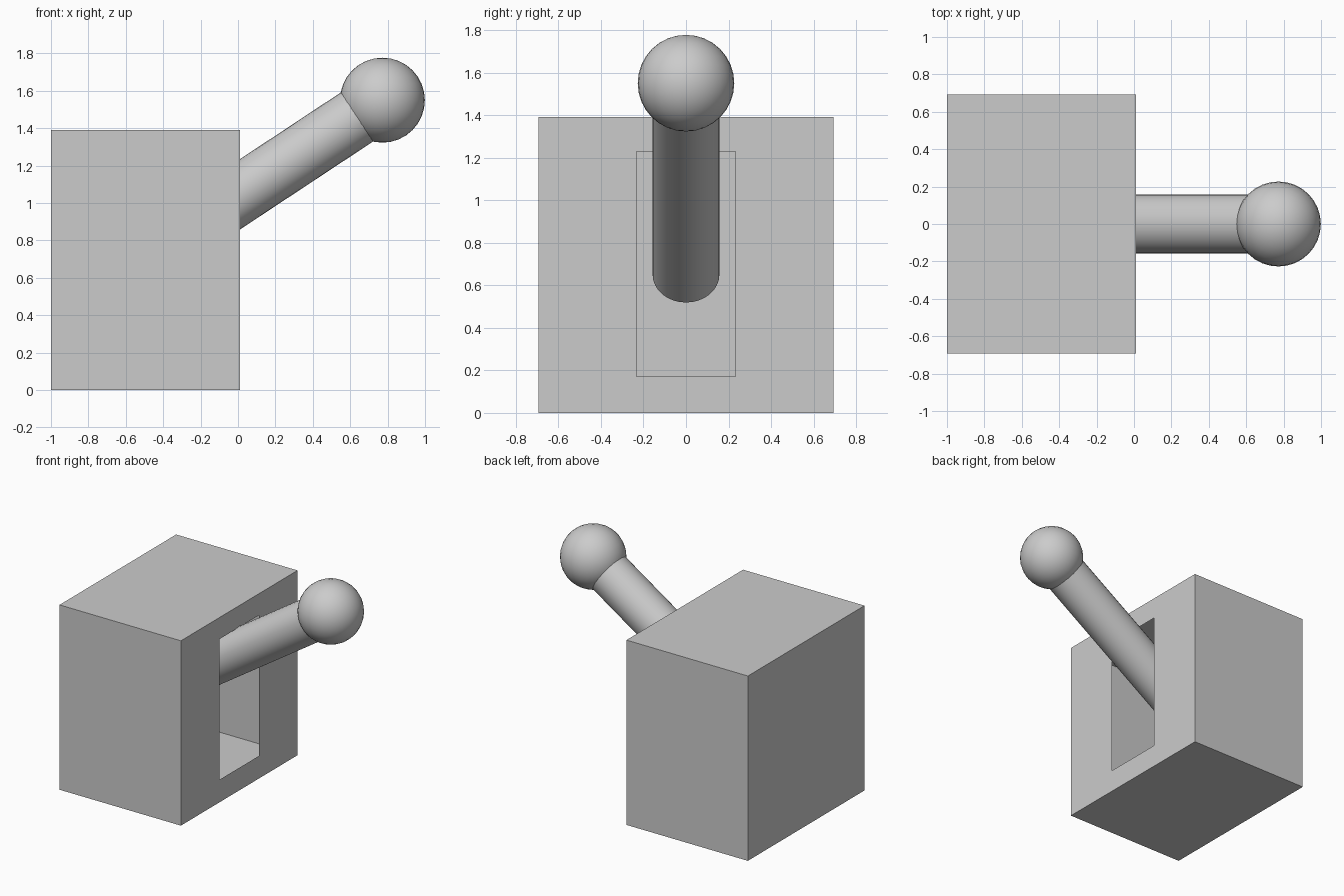
import bpy, bmesh
from mathutils import Vector

if "Cube" in bpy.data.objects:
    bpy.data.objects.remove(bpy.data.objects["Cube"])

X0, X1, HALF_Y, TOP = -1.0, 0.01, 0.693, 1.39


def finish(bm, name):
    mesh = bpy.data.meshes.new(name)
    bm.to_mesh(mesh)
    bm.free()
    obj = bpy.data.objects.new(name, mesh)
    bpy.context.collection.objects.link(obj)
    return obj


# hollow, thin-skinned housing with a slot in its right wall
bm = bmesh.new()
bmesh.ops.create_cube(bm, size=1)
for v in bm.verts:
    v.co = Vector(((X0 + X1) / 2 + v.co.x * (X1 - X0), v.co.y * 2 * HALF_Y, (v.co.z + 0.5) * TOP))
bm.normal_update()
wall = next(f for f in bm.faces if f.normal.x > 0.9)
rim = bmesh.ops.extrude_face_region(bm, geom=[wall], use_keep_orig=False)
for v in [g for g in rim["geom"] if isinstance(g, bmesh.types.BMVert)]:
    v.co.y = 0.233 if v.co.y > 0 else -0.233
    v.co.z = 1.228 if v.co.z > TOP / 2 else 0.17
slot = [g for g in rim["geom"] if isinstance(g, bmesh.types.BMFace)]
if wall.is_valid and wall not in slot:
    slot.append(wall)
bmesh.ops.delete(bm, geom=slot, context='FACES_ONLY')
bmesh.ops.recalc_face_normals(bm, faces=bm.faces[:])
finish(bm, "housing")


def smooth(obj):
    bpy.ops.object.select_all(action='DESELECT')
    obj.select_set(True)
    bpy.context.view_layer.objects.active = obj
    bpy.ops.object.shade_smooth_by_angle()


# tilted lever rod, running from inside the housing to the knob centre
foot, knob = Vector((-0.59, 0, 0.65)), Vector((0.772, 0, 1.55))
axis = knob - foot
bpy.ops.mesh.primitive_cylinder_add(vertices=32, radius=0.157, depth=axis.length,
                                    location=(foot + knob) / 2,
                                    rotation=axis.to_track_quat('Z', 'Y').to_euler())
rod = bpy.context.object
rod.name = "lever_rod"
smooth(rod)

# ball knob
bpy.ops.mesh.primitive_uv_sphere_add(segments=32, ring_count=16, radius=0.227, location=knob)
ball = bpy.context.object
ball.name = "lever_knob"
smooth(ball)
